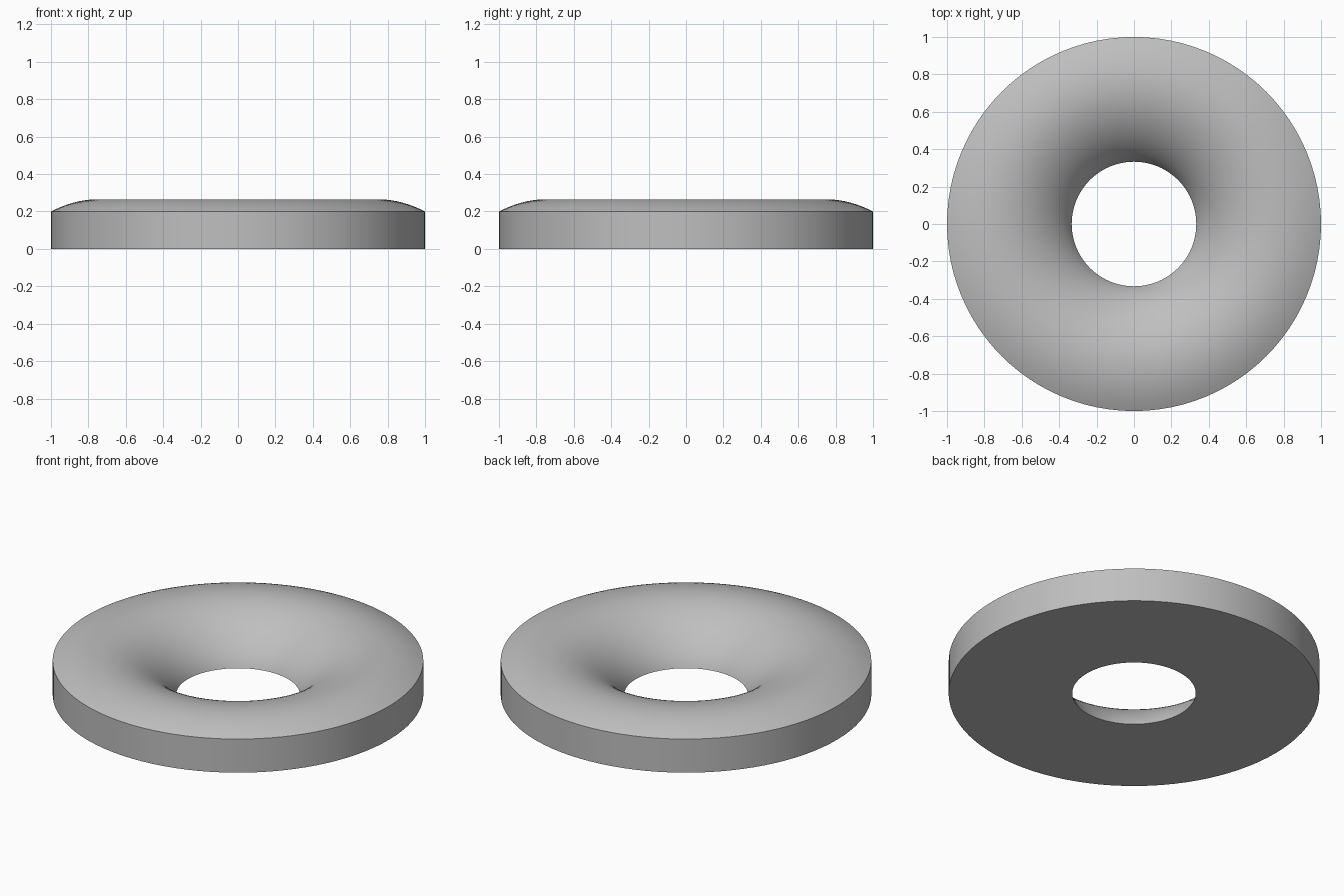
import bpy
import math
from mathutils import Vector
from mathutils.geometry import interpolate_bezier

cube = bpy.data.objects.get("Cube")
if cube:
    bpy.data.objects.remove(cube, do_unlink=True)

SEGMENTS = 96


def curve(points, count):
    return interpolate_bezier(*[Vector((r, 0, z)) for r, z in points], count)


# Cross-section: bore flare, rounded crown, then the straight outer wall
flare = curve([(0.333, 0), (0.38, 0.12), (0.55, 0.265), (0.75, 0.265)], 20)
crown = curve([(0.75, 0.265), (0.84, 0.265), (0.92, 0.24), (1, 0.2)], 12)
profile = flare + crown[1:] + [Vector((1, 0, 0))]
n = len(profile)

# Revolve the closed section around z
verts = []
for i in range(SEGMENTS):
    a = math.tau * i / SEGMENTS
    verts += [(p.x * math.cos(a), p.x * math.sin(a), p.z) for p in profile]
faces = []
for i in range(SEGMENTS):
    here, there = i * n, (i + 1) % SEGMENTS * n
    for j in range(n):
        k = (j + 1) % n
        faces.append((here + j, here + k, there + k, there + j))

mesh = bpy.data.meshes.new("ring_body")
mesh.from_pydata(verts, [], faces)
mesh.update()
mesh.flip_normals()
ring = bpy.data.objects.new("ring_body", mesh)
bpy.context.collection.objects.link(ring)

# Plain grey finish
grey = bpy.data.materials.new("light grey")
grey.use_nodes = True
colour = (0.52, 0.52, 0.52, 1)
grey.diffuse_color = colour
grey.node_tree.nodes["Principled BSDF"].inputs["Base Color"].default_value = colour
mesh.materials.append(grey)

# Smooth surfaces with crisp rims
bpy.ops.object.select_all(action="DESELECT")
ring.select_set(True)
bpy.context.view_layer.objects.active = ring
bpy.ops.object.shade_smooth_by_angle(angle=math.radians(30))
